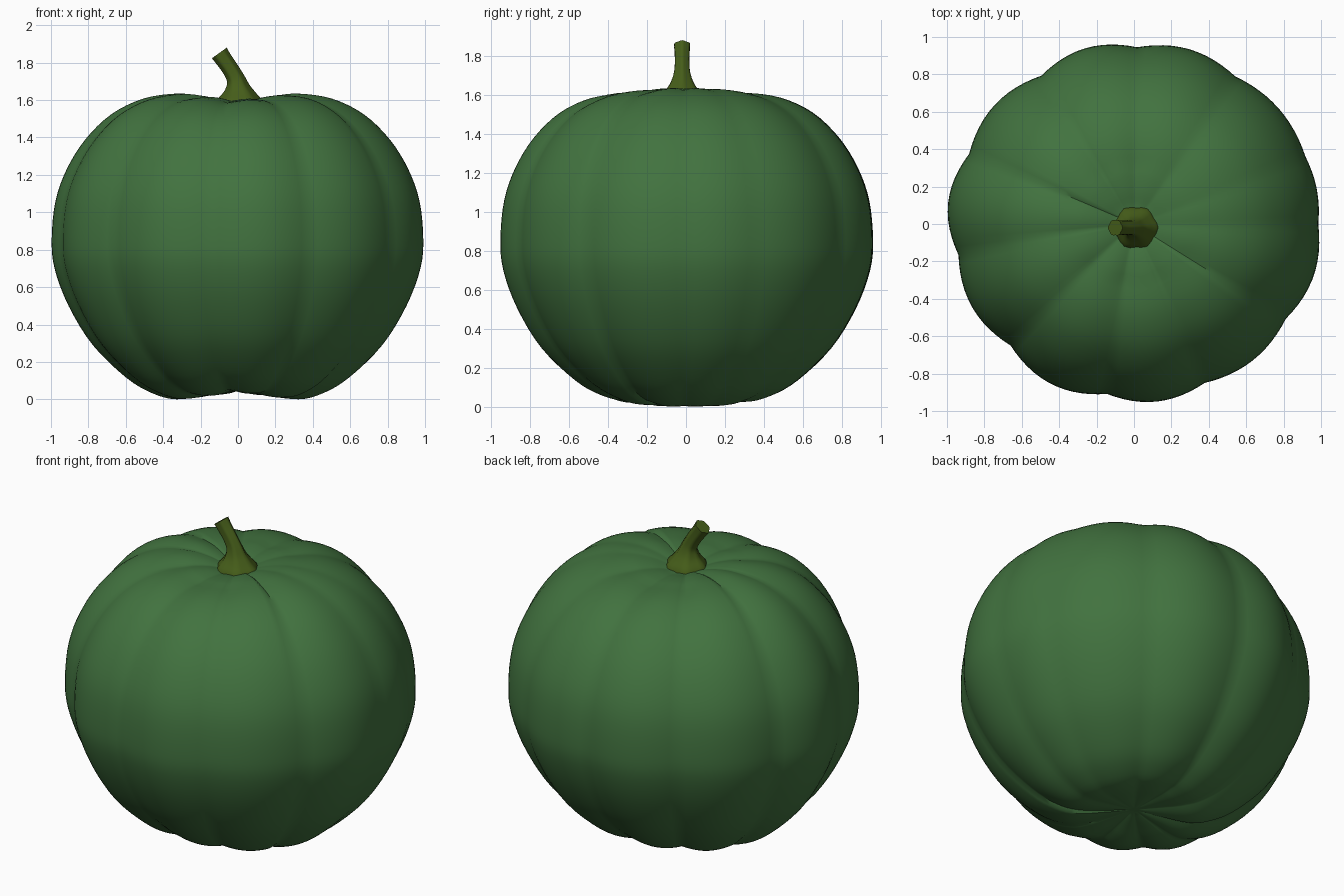
import bpy, bmesh, math
from mathutils import Vector

if "Cube" in bpy.data.objects:
    bpy.data.objects.remove(bpy.data.objects["Cube"])


def material(name, color):
    m = bpy.data.materials.new(name)
    m.diffuse_color = (*color, 1)
    m.use_nodes = True
    m.node_tree.nodes["Principled BSDF"].inputs["Base Color"].default_value = m.diffuse_color
    return m


def finish(bm, name, mat, angle):
    bmesh.ops.recalc_face_normals(bm, faces=bm.faces)
    me = bpy.data.meshes.new(name)
    bm.to_mesh(me)
    bm.free()
    me.materials.append(mat)
    ob = bpy.data.objects.new(name, me)
    bpy.context.collection.objects.link(ob)
    bpy.ops.object.select_all(action='DESELECT')
    ob.select_set(True)
    bpy.context.view_layer.objects.active = ob
    bpy.ops.object.shade_smooth_by_angle(angle=math.radians(angle))


def bridge(bm, rings):
    for a, b in zip(rings, rings[1:]):
        n = len(a)
        for i in range(n):
            bm.faces.new((a[i], a[(i + 1) % n], b[(i + 1) % n], b[i]))


def spline(pts, steps):
    # Catmull-Rom through the points
    pts = [Vector(p) for p in pts]
    ext = [2 * pts[0] - pts[1]] + pts + [2 * pts[-1] - pts[-2]]
    out = []
    for a, b, c, d in zip(ext, ext[1:], ext[2:], ext[3:]):
        for k in range(steps):
            t = k / steps
            out.append(0.5 * (2 * b + (c - a) * t + (2 * a - 5 * b + 4 * c - d) * t * t
                              + (3 * b - a - 3 * c + d) * t ** 3))
    return out + [pts[-1]]


# Ribs: groove angle, groove radius, crest radius of the rib that follows
ribs = [(0, .985, .995), (21.5, .985, .99), (55.6, .957, .98), (89, .945, .975),
        (122, .935, .98), (157, .958, 1.0), (190, .953, .973), (224.6, .926, .963),
        (261, .92, .957), (294, .93, .967), (328, .957, 1.0)]
columns = []
for i, (a0, r0, crest) in enumerate(ribs):
    a1, r1, _ = ribs[(i + 1) % len(ribs)]
    a1 += 360 if a1 < a0 else 0
    n = max(8, round((a1 - a0) / 2.8))
    for k in range(n):
        t = k / n
        base = r0 + (r1 - r0) * t
        columns.append((math.radians(a0 + (a1 - a0) * t),
                        base + (crest - (r0 + r1) / 2) * math.sin(math.pi * t), crest))

# Body: one profile swept around the ribs, bottom to top
profile = spline([(.03, .045), (.16, .022), (.33, 0), (.46, .032), (.6, .115), (.78, .29),
                  (.91, .5), (.985, .7), (1, .86), (.98, 1.06), (.92, 1.23), (.82, 1.39),
                  (.68, 1.525), (.51, 1.608), (.33, 1.635), (.2, 1.622), (.1, 1.595),
                  (.03, 1.585)], 4)
MID = .85
bm = bmesh.new()
rings = []
for rho, z in profile:
    ring = []
    for a, r, crest in columns:
        c = abs(math.cos(a))
        w = min(1, rho / .33)
        shoulder = w * max(0, 1 - max(0, rho - .33) / .67)
        zz = MID + (z - MID) * (1 - .5 * (1 - r / crest) * w)
        # shoulders are lower towards front and back
        zz += shoulder * (-.035 * (1 - c ** 1.3) if z > MID else .04 * (1 - c))
        ring.append(bm.verts.new((rho * r * math.cos(a), rho * r * math.sin(a), zz)))
    rings.append(ring)
bridge(bm, rings)
bm.faces.new(rings[0])
bm.faces.new(rings[-1])
finish(bm, "pumpkin_body", material("green_skin", (.054, .17, .05)), 40)

# Stem: flared base, then a bent ridged stalk (x, z, radius, tilt)
stem = [(.01, 1.56, .13, 0), (.01, 1.60, .115, 0), (.008, 1.635, .086, 0),
        (-.002, 1.67, .062, .15), (-.013, 1.715, .046, .4), (-.04, 1.765, .042, .55),
        (-.075, 1.815, .043, .6), (-.1, 1.852, .046, .62)]
bm = bmesh.new()
rings = []
for x, z, r, tilt in spline(stem, 3):
    ring = []
    for i in range(24):
        a = math.tau * i / 24
        q = r * (1 + .06 * math.cos(6 * a))
        u = q * math.cos(a)
        ring.append(bm.verts.new((x + u * math.cos(tilt), -.02 + q * .92 * math.sin(a),
                                  z + u * math.sin(tilt))))
    rings.append(ring)
bridge(bm, rings)
bm.faces.new(rings[0])
bm.faces.new(rings[-1])
finish(bm, "stem", material("stem_green", (.06, .11, .01)), 50)
